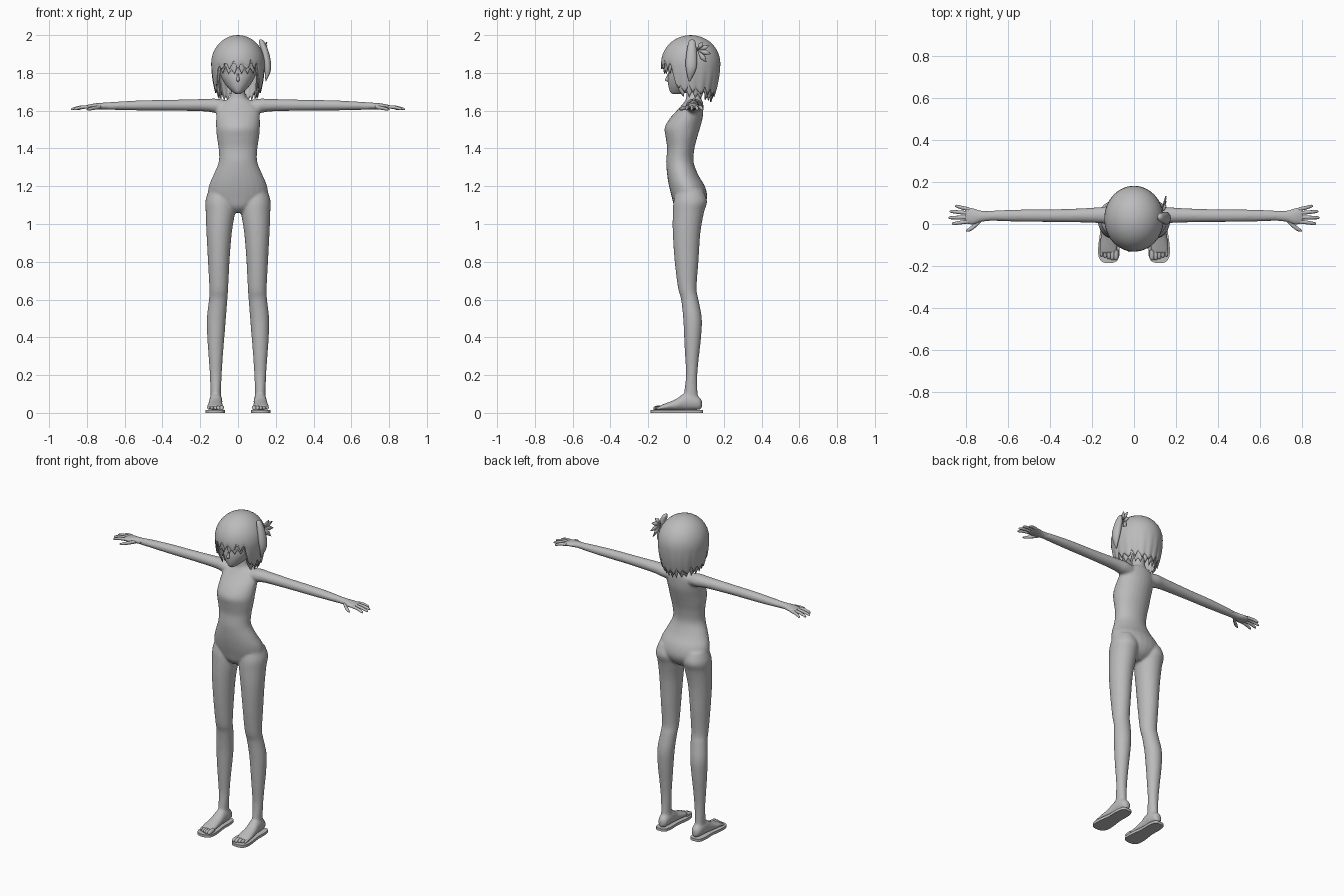
import bpy, bmesh, math
from mathutils import Vector

cube = bpy.data.objects.get("Cube")
if cube:
    bpy.data.objects.remove(cube, do_unlink=True)

grey = bpy.data.materials.new("plain grey")
grey.use_nodes = True
COLOUR = (0.5, 0.5, 0.5, 1)
grey.diffuse_color = COLOUR
grey.node_tree.nodes["Principled BSDF"].inputs["Base Color"].default_value = COLOUR


def finish(name, bm, angle=50):
    """Turn a bmesh into a smooth shaded object."""
    bmesh.ops.recalc_face_normals(bm, faces=bm.faces)
    mesh = bpy.data.meshes.new(name)
    bm.to_mesh(mesh)
    bm.free()
    mesh.materials.append(grey)
    obj = bpy.data.objects.new(name, mesh)
    bpy.context.collection.objects.link(obj)
    bpy.ops.object.select_all(action="DESELECT")
    obj.select_set(True)
    bpy.context.view_layer.objects.active = obj
    bpy.ops.object.shade_smooth_by_angle(angle=math.radians(angle))
    return obj


def spline(rows, steps):
    """Smooth interpolation through rows of numbers."""
    out = []
    for i in range(len(rows) - 1):
        p0, p1 = rows[max(i - 1, 0)], rows[i]
        p2, p3 = rows[i + 1], rows[min(i + 2, len(rows) - 1)]
        for s in range(steps):
            t = s / steps
            out.append([b + t * ((c - a) / 2 + t * (a - 2.5 * b + 2 * c - d / 2
                        + t * (1.5 * b - 1.5 * c + d / 2 - a / 2)))
                        for a, b, c, d in zip(p0, p1, p2, p3)])
    return out + [list(rows[-1])]


def loft(bm, axis, rows, side=1, sides=24, steps=4):
    """Tube of ellipses; a row is position, two centres, two radii."""
    rings = []
    for pos, u, v, ru, rv in spline(rows, steps):
        ring = []
        for k in range(sides):
            a = math.tau * k / sides
            p, q = u + ru * math.cos(a), v + rv * math.sin(a)
            x, y, z = {"x": (pos, p, q), "y": (p, pos, q), "z": (p, q, pos)}[axis]
            ring.append(bm.verts.new((x * side, y, z)))
        rings.append(ring)
    for r, s in zip(rings, rings[1:]):
        for k in range(sides):
            j = (k + 1) % sides
            bm.faces.new((r[k], r[j], s[j], s[k]))
    bm.faces.new(rings[0])
    bm.faces.new(rings[-1])


# Torso and neck: height, half width, front, back
torso = [(1.06, .05, -.03, .05), (1.09, .1, -.06, .09), (1.14, .155, -.075, .112),
         (1.2, .155, -.09, .1), (1.26, .13, -.1, .065), (1.33, .102, -.105, .04),
         (1.4, .103, -.1, .045), (1.46, .112, -.108, .06), (1.51, .116, -.113, .075),
         (1.56, .116, -.085, .088), (1.61, .112, -.04, .092), (1.645, .085, -.01, .09),
         (1.665, .05, 0, .08), (1.7, .037, .002, .075), (1.76, .036, 0, .075)]
# Legs: height, inner, outer, front, back
leg = [(.03, .085, .145, -.01, .075), (.1, .09, .145, -.01, .062), (.2, .086, .149, 0, .06),
       (.3, .08, .156, -.005, .069), (.4, .072, .163, -.01, .08), (.5, .064, .165, -.015, .084),
       (.6, .056, .154, -.026, .066), (.66, .052, .152, -.042, .056), (.8, .045, .159, -.06, .066),
       (.95, .033, .167, -.07, .076), (1.06, .016, .171, -.07, .095), (1.12, .015, .173, -.066, .112),
       (1.18, .03, .155, -.05, .09)]
# Arms: distance, centre y, centre z, half depth, half height
arm = [(.06, .04, 1.62, .04, .035), (.12, .042, 1.626, .043, .038), (.18, .042, 1.629, .037, .033),
       (.35, .04, 1.629, .031, .029), (.5, .04, 1.628, .03, .027), (.62, .04, 1.626, .027, .023),
       (.72, .038, 1.624, .022, .018)]
# Feet: distance, centre x, centre z, half width, half height
foot = [(.084, .116, .045, .012, .02), (.07, .116, .05, .028, .034), (.03, .117, .06, .034, .045),
        (-.01, .118, .058, .035, .045), (-.05, .12, .044, .038, .031), (-.1, .121, .034, .043, .02),
        (-.14, .121, .027, .042, .012)]

bm = bmesh.new()
loft(bm, "z", [(z, 0, (f + b) / 2, w, (b - f) / 2) for z, w, f, b in torso])
for side in (1, -1):
    loft(bm, "z", [(z, (i + o) / 2, (f + b) / 2, (o - i) / 2, (b - f) / 2)
                   for z, i, o, f, b in leg], side)
    loft(bm, "x", arm, side)
    loft(bm, "y", foot, side)
body = finish("body", bm)
remesh = body.modifiers.new("merge", "REMESH")
remesh.mode, remesh.voxel_size, remesh.use_smooth_shade = "VOXEL", .007, True
soften = body.modifiers.new("soften", "SMOOTH")
soften.factor, soften.iterations = .5, 6

# Hands, toes and sandal soles
for side, word in ((1, "left"), (-1, "right")):
    bm = bmesh.new()
    loft(bm, "x", [(.69, .038, 1.625, .023, .018), (.73, .037, 1.624, .026, .017),
                   (.765, .036, 1.622, .037, .015), (.795, .04, 1.62, .039, .011),
                   (.805, .041, 1.62, .034, .006)], side, 16)
    for y0, y1, tip in ((.07, .085, .855), (.052, .06, .88), (.032, .03, .885), (.012, .002, .87)):
        loft(bm, "x", [(.785, y0, 1.62, .009, .009), ((tip + .785) / 2, (y0 + y1) / 2, 1.618, .009, .009),
                       (tip - .008, y1, 1.609, .007, .007), (tip, y1, 1.606, .002, .002)], side, 10)
    loft(bm, "x", [(.725, .025, 1.62, .012, .011), (.76, -.008, 1.614, .012, .01),
                   (.785, -.025, 1.609, .01, .008), (.803, -.034, 1.606, .003, .003)], side, 10)
    finish(word + "_hand", bm)

    bm = bmesh.new()
    for i in range(5):
        x, r = .086 + .0172 * i, .012 - .001 * i
        tip = -.173 + .006 * max(i - 1, 0)
        loft(bm, "y", [(-.125, x, .028, r, r), (tip + .02, x, .027, r, r),
                       (tip + .004, x, .024, r * .8, r * .8), (tip, x, .023, .003, .003)], side, 10)
    finish(word + "_toes", bm)

    bm = bmesh.new()
    outline = spline([(.09, .02), (.075, .035), (.03, .042), (-.03, .041), (-.1, .05),
                      (-.15, .05), (-.178, .036), (-.187, .012)], 4)
    pts = [(.12 + w, y) for y, w in outline] + [(.12 - w, y) for y, w in reversed(outline)]
    base = bm.faces.new([bm.verts.new((x * side, y, 0)) for x, y in pts])
    top = bmesh.ops.extrude_face_region(bm, geom=[base])["geom"]
    bmesh.ops.translate(bm, vec=(0, 0, .016), verts=[v for v in top if isinstance(v, bmesh.types.BMVert)])
    finish(word + "_sandal_sole", bm, 30)

# Head with a narrow chin and a small nose
face = [(1.688, .012, -.07, -.03), (1.7, .03, -.084, .02), (1.73, .06, -.093, .07),
        (1.77, .085, -.096, .11), (1.81, .1, -.093, .14), (1.86, .11, -.107, .15),
        (1.92, .1, -.09, .14), (1.96, .06, -.04, .1)]
bm = bmesh.new()
loft(bm, "z", [(z, 0, (f + b) / 2, w, (b - f) / 2) for z, w, f, b in face], sides=32)
loft(bm, "z", [(1.752, 0, -.092, .003, .003), (1.762, 0, -.099, .009, .012),
               (1.78, 0, -.095, .006, .008), (1.8, 0, -.09, .004, .004)], sides=12)
finish("head", bm)


def hair_layer(name, scale, teeth, phase, drop):
    """Domed shell whose lower edge is cut into pointed locks."""
    bm = bmesh.new()
    count, rows = teeth * 6, 18
    tip = bm.verts.new((0, .025, 1.85 + .15 * scale))
    rings = [[] for _ in range(rows)]
    for k in range(count):
        a = math.tau * k / count - math.pi
        turn = min(max((abs(a) - .8) / .3, 0), 1)
        back = max(abs(a) - 1.1, 0) / 2
        edge = 1.805 - turn * .12 - back * .03 + drop
        saw = abs(((k / 6 + phase) % 1) * 2 - 1)
        edge += saw * (.035 + .015 * math.sin(k // 6 * 2.4))
        for i in range(rows):
            t = (i + 1) / rows
            if t <= .5:
                z, r = 1.85 + .15 * scale * math.cos(t * math.pi), math.sin(t * math.pi)
            else:
                z = 1.85 + (edge - 1.85) * (t - .5) * 2
                r = 1 - .22 * (max(1.85 - z, 0) / .19) ** 2
            r *= scale * (1 - .03 * saw * max(t - .5, 0) * 2)
            rings[i].append(bm.verts.new((.142 * r * math.sin(a), .025 - .157 * r * math.cos(a), z)))
    for k in range(count):
        j = (k + 1) % count
        bm.faces.new((tip, rings[0][k], rings[0][j]))
        for r, s in zip(rings, rings[1:]):
            bm.faces.new((r[k], s[k], s[j], r[j]))
    shell = finish(name, bm, 40)
    thick = shell.modifiers.new("thickness", "SOLIDIFY")
    thick.thickness = .006


hair_layer("outer_hair", 1, 19, 0, .015)
hair_layer("inner_hair", .93, 23, .5, -.01)

# Side ponytail on the left with a pointed ribbon
bm = bmesh.new()
loft(bm, "z", [(1.978, .118, .03, .004, .004), (1.965, .125, .032, .014, .018), (1.92, .14, .03, .02, .026),
               (1.86, .153, .028, .021, .031), (1.81, .157, .026, .016, .025), (1.755, .147, .018, .002, .003)],
     sides=14)
finish("side_ponytail", bm)

bm = bmesh.new()
knot = Vector((.13, .06, 1.92))
for y, z in ((.125, 1.945), (.135, 1.9), (.11, 1.855), (.09, 1.965)):
    end = Vector((.15, y, z))
    across = (end - knot).cross(Vector((1, 0, 0))).normalized() * .014
    mid = knot.lerp(end, .6)
    bm.faces.new([bm.verts.new(p) for p in (knot, mid + across, end, mid - across)])
ribbon = finish("ribbon", bm)
ribbon.modifiers.new("thickness", "SOLIDIFY").thickness = .006
